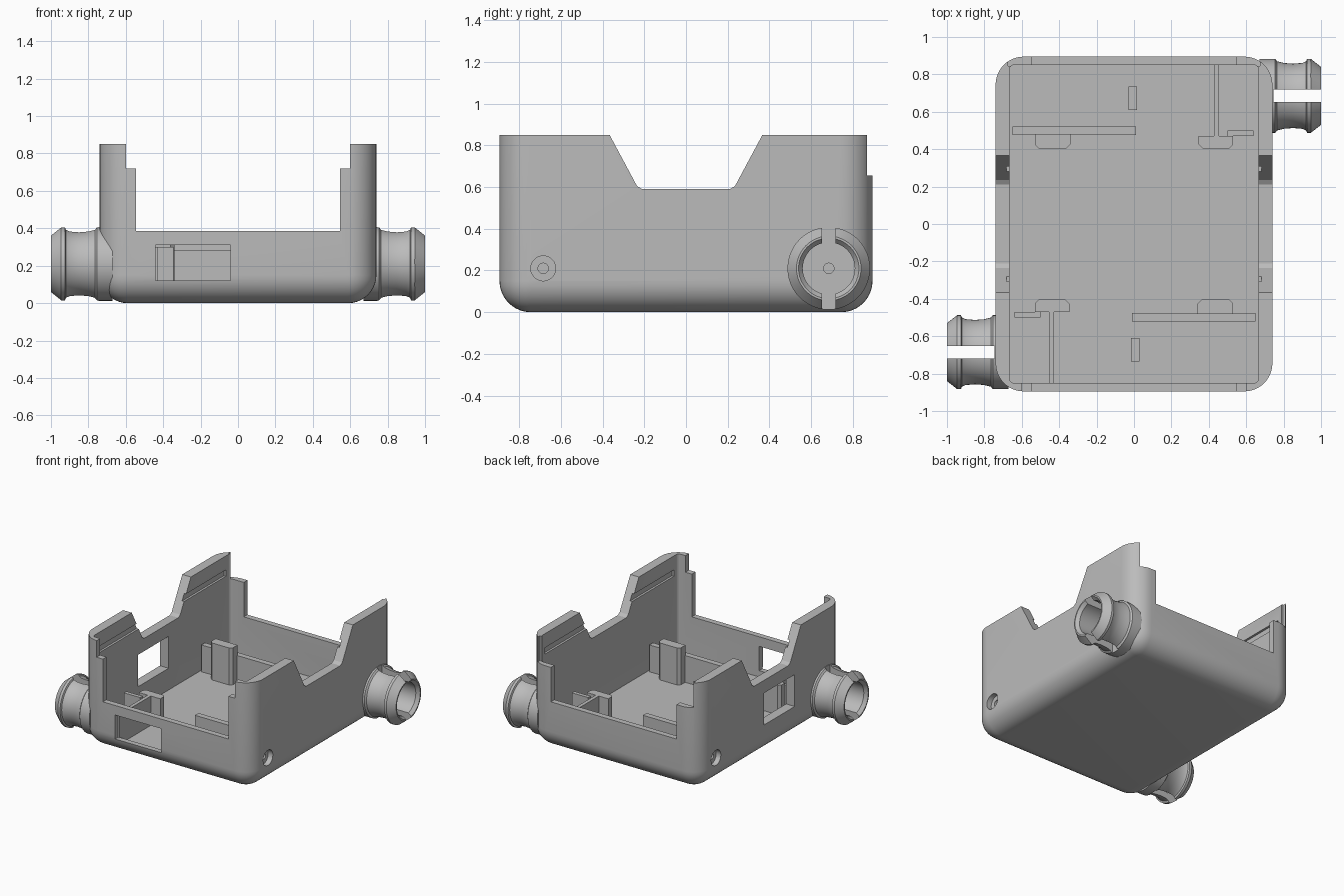
import bpy, bmesh, math
from mathutils import Matrix, Vector

cube = bpy.data.objects.get("Cube")
if cube:
    bpy.data.objects.remove(cube, do_unlink=True)

grey = bpy.data.materials.new("plain_grey")
grey.use_nodes = True
grey.diffuse_color = (0.5, 0.5, 0.5, 1)
grey.node_tree.nodes["Principled BSDF"].inputs["Base Color"].default_value = (0.5, 0.5, 0.5, 1)


def finish(name, bm):
    bmesh.ops.recalc_face_normals(bm, faces=bm.faces)
    mesh = bpy.data.meshes.new(name)
    bm.to_mesh(mesh)
    bm.free()
    mesh.materials.append(grey)
    ob = bpy.data.objects.new(name, mesh)
    bpy.context.collection.objects.link(ob)
    return ob


def box(name, x, y, z, pick=None, radius=0.0, segments=8):
    """Box between pairs of limits, with the picked edges rounded."""
    bm = bmesh.new()
    bmesh.ops.create_cube(bm, size=1)
    for v in bm.verts:
        v.co = [lim[0] if c < 0 else lim[1] for c, lim in zip(v.co, (x, y, z))]
    if pick:
        edges = [e for e in bm.edges if pick(e)]
        bmesh.ops.bevel(bm, geom=edges, offset=radius, segments=segments,
                        profile=0.5, affect='EDGES')
    return finish(name, bm)


def lathe(name, profile, y, z, steps=48):
    """Turn an (x, radius) profile about a line along x."""
    bm = bmesh.new()
    verts = [bm.verts.new((px, y + r, z)) for px, r in profile]
    edges = [bm.edges.new(p) for p in zip(verts, verts[1:])]
    bmesh.ops.spin(bm, geom=verts + edges, cent=(0, y, z), axis=(1, 0, 0),
                   angle=math.tau, steps=steps, use_duplicate=False)
    bmesh.ops.remove_doubles(bm, verts=bm.verts, dist=0.0005)
    return finish(name, bm)


def prism(name, outline, x0, x1):
    """Extrude a (y, z) outline along x."""
    bm = bmesh.new()
    face = bm.faces.new([bm.verts.new((x0, y, z)) for y, z in outline])
    out = bmesh.ops.extrude_face_region(bm, geom=[face])
    bmesh.ops.translate(bm, vec=(x1 - x0, 0, 0),
                        verts=[g for g in out["geom"] if isinstance(g, bmesh.types.BMVert)])
    return finish(name, bm)


def cut(target, cutters):
    for c in cutters:
        c.hide_render = True
        mod = target.modifiers.new("cut", 'BOOLEAN')
        mod.operation = 'DIFFERENCE'
        mod.solver = 'EXACT'
        mod.object = c
        bpy.context.view_layer.update()
        dg = bpy.context.evaluated_depsgraph_get()
        mesh = bpy.data.meshes.new_from_object(target.evaluated_get(dg))
        target.modifiers.clear()
        target.data = mesh
        bpy.data.objects.remove(c, do_unlink=True)


def smooth(ob):
    bpy.ops.object.select_all(action='DESELECT')
    ob.select_set(True)
    bpy.context.view_layer.objects.active = ob
    bpy.ops.object.shade_smooth_by_angle(angle=math.radians(30))


def half_turn(ob, name):
    """Copy turned by half a circle about the upright axis."""
    new = ob.copy()
    new.data = ob.data.copy()
    new.name = name
    new.data.transform(Matrix.Rotation(math.pi, 4, 'Z'))
    bpy.context.collection.objects.link(new)


def upright(e):
    return abs(e.verts[0].co.z - e.verts[1].co.z) > 0.01


FLOOR, TOP, AXIS_Y, AXIS_Z = 0.07, 0.85, 0.685, 0.21

# Tray shell, rounded at the base and upright corners
shell = box("tray_shell", (-0.74, 0.74), (-0.895, 0.895), (0, TOP),
            lambda e: min(v.co.z for v in e.verts) < 0.01, 0.15, 10)

# Pocket, lowered end walls, and end windows
cutters = [
    box("pocket", (-0.665, 0.665), (-0.85, 0.85), (FLOOR, 1.2), upright, 0.02, 3),
    box("end_gap", (-0.545, 0.545), (-1, 1), (0.385, 1.2)),
    box("front_step", (-0.6, 0.6), (-1, -0.8), (0.72, 1.2)),
    box("back_step", (-0.675, 0.675), (0.845, 1), (0.655, 1.2)),
    box("front_window", (-0.44, -0.04), (-1, -0.8), (0.12, 0.31)),
    box("side_window", (-0.9, -0.6), (-0.29, 0.09), (0.24, 0.49)),
    prism("side_dip", [(-0.21, 0.59), (0.21, 0.59), (0.235, 0.605), (0.42, 0.95),
                       (-0.42, 0.95), (-0.235, 0.605)], -1, 1),
]
# Lid grooves and countersunk holes on the long sides
for s in (-1, 1):
    xs = sorted((s * 0.6, s * 0.682))
    cutters.append(box("lid_groove", xs, (-0.8, 0.8), (0.69, 0.74)))
    hole = [(s * 0.9, 0), (s * 0.9, 0.06), (s * 0.7, 0.06),
            (s * 0.7, 0.025), (s * 0.6, 0.025), (s * 0.6, 0)]
    cutters.append(lathe("screw_hole", hole, -s * AXIS_Y, AXIS_Z, 24))
    port = [(s * 0.9, 0), (s * 0.9, 0.025), (s * 0.6, 0.025), (s * 0.6, 0)]
    cutters.append(lathe("port_hole", port, s * AXIS_Y, AXIS_Z, 24))
cut(shell, cutters)
smooth(shell)

# Slotted hose spigot with a waist and a barbed lip
spigot = lathe("left_spigot", [
    (0.672, 0.025), (0.672, 0.198), (0.755, 0.198), (0.765, 0.185), (0.8, 0.176),
    (0.85, 0.172), (0.9, 0.176), (0.92, 0.185), (0.925, 0.198), (0.945, 0.198),
    (1, 0.155), (1, 0.145), (0.975, 0.125), (0.75, 0.125), (0.75, 0.025),
    (0.672, 0.025)], AXIS_Y, AXIS_Z)
cut(spigot, [box("spigot_slot", (0.745, 1.1), (0.652, 0.718), (-0.2, 0.6))])
smooth(spigot)
half_turn(spigot, "right_spigot")

# Inner ribs and posts: name, x limits, y limits, top height
inner = [
    ("divider_rib", (-0.455, -0.427), (-0.86, -0.45), 0.3),
    ("divider_post", (-0.53, -0.345), (-0.47, -0.405), 0.3),
    ("divider_ledge", (-0.64, -0.5), (-0.5, -0.47), 0.28),
    ("long_rib", (-0.01, 0.65), (-0.52, -0.475), 0.28),
    ("long_rib_post", (0.34, 0.53), (-0.48, -0.405), 0.36),
    ("floor_stop", (-0.015, 0.03), (-0.735, -0.61), 0.14),
]
for name, x, y, top in inner:
    part = box("front_" + name, x, y, (FLOOR - 0.01, top),
               (lambda e: upright(e) and e.verts[0].co.y > -0.45) if "post" in name else None,
               0.02, 1)
    half_turn(part, "back_" + name)
